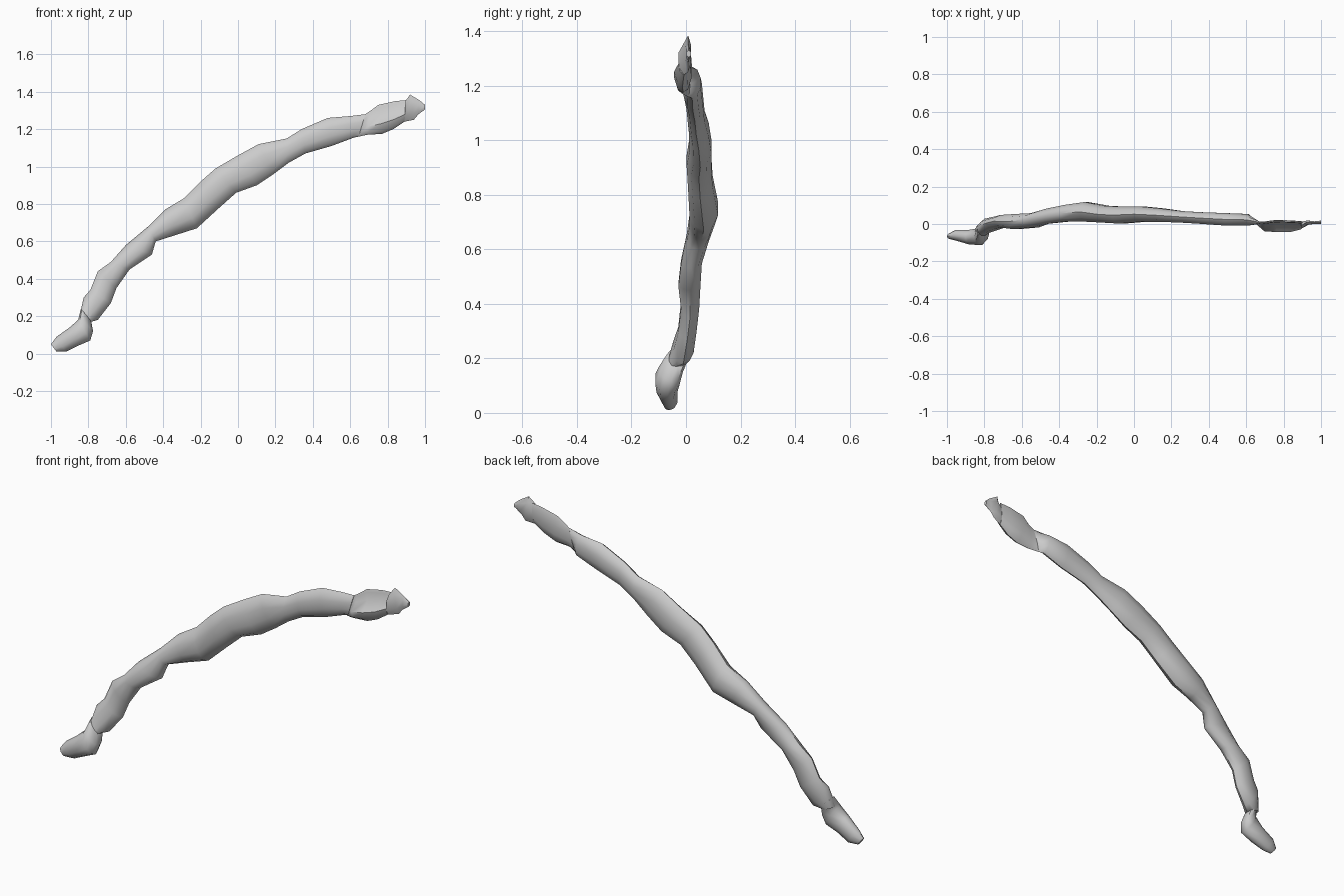
import bpy, bmesh, math


def tube(name, stations, sides=10, sheet=0.0):
    """Skin elliptical rings. Station: upper x,z, lower x,z, front y, back y."""
    bm = bmesh.new()
    rings = []
    for ux, uz, lx, lz, y0, y1 in stations:
        ring = []
        for i in range(sides):
            a = 2 * math.pi * i / sides
            t = 0.5 + 0.5 * math.cos(a)          # 1 at upper edge, 0 at lower
            s = math.sin(a)
            y = (y0 + y1) / 2 + s * (y1 - y0) / 2
            if sheet and t > 0.55:               # upper part collapses to a thin flap
                y += (y1 - 0.006 * (1 - s) - y) * sheet
            ring.append(bm.verts.new((lx + (ux - lx) * t, y, lz + (uz - lz) * t)))
        rings.append(ring)
    for r, q in zip(rings, rings[1:]):
        for i in range(sides):
            j = (i + 1) % sides
            bm.faces.new((r[i], r[j], q[j], q[i]))
    bm.faces.new(rings[0])
    bm.faces.new(rings[-1][::-1])
    bmesh.ops.recalc_face_normals(bm, faces=bm.faces)
    me = bpy.data.meshes.new(name)
    bm.to_mesh(me)
    bm.free()
    ob = bpy.data.objects.new(name, me)
    bpy.context.collection.objects.link(ob)
    bpy.context.view_layer.objects.active = ob
    ob.select_set(True)
    bpy.ops.object.shade_smooth_by_angle(angle=math.radians(50))
    ob.select_set(False)


# knobbly lower end
tube("lower_knob", [
    (-1.00, 0.05, -0.97, 0.01, -0.08, -0.05),
    (-0.97, 0.09, -0.92, 0.01, -0.09, -0.03),
    (-0.90, 0.14, -0.86, 0.04, -0.11, -0.03),
    (-0.855, 0.18, -0.79, 0.07, -0.115, -0.02),
    (-0.85, 0.20, -0.775, 0.12, -0.10, -0.01),
    (-0.84, 0.24, -0.785, 0.175, -0.07, 0.01),
])

# long bowed stem
tube("stem", [
    (-0.85, 0.19, -0.785, 0.17, -0.07, 0.00),
    (-0.825, 0.30, -0.75, 0.18, -0.05, 0.03),
    (-0.79, 0.34, -0.68, 0.27, -0.03, 0.04),
    (-0.75, 0.44, -0.65, 0.35, -0.02, 0.05),
    (-0.68, 0.49, -0.58, 0.45, -0.03, 0.055),
    (-0.60, 0.58, -0.46, 0.53, -0.02, 0.06),
    (-0.48, 0.68, -0.44, 0.60, 0.00, 0.085),
    (-0.39, 0.77, -0.33, 0.635, 0.01, 0.105),
    (-0.29, 0.83, -0.22, 0.67, 0.01, 0.12),
    (-0.20, 0.92, -0.10, 0.78, 0.005, 0.10),
    (-0.12, 0.99, -0.01, 0.86, 0.00, 0.095),
    (0.00, 1.06, 0.10, 0.90, 0.01, 0.095),
    (0.11, 1.12, 0.19, 0.96, 0.01, 0.085),
    (0.26, 1.15, 0.27, 1.02, 0.005, 0.07),
    (0.34, 1.20, 0.36, 1.07, 0.00, 0.065),
    (0.48, 1.26, 0.50, 1.11, -0.01, 0.06),
    (0.60, 1.27, 0.62, 1.155, -0.01, 0.055),
    (0.68, 1.28, 0.645, 1.16, 0.00, 0.015),
])

# pinched, half-hollow upper end
tube("upper_pod", [
    (0.68, 1.28, 0.645, 1.16, 0.00, 0.015),
    (0.71, 1.30, 0.69, 1.17, -0.04, 0.015),
    (0.75, 1.33, 0.77, 1.175, -0.045, 0.022),
    (0.84, 1.35, 0.83, 1.20, -0.045, 0.02),
    (0.90, 1.355, 0.89, 1.24, -0.03, 0.015),
], sheet=0.9)

# thin flared tip
tube("tip", [
    (0.895, 1.35, 0.89, 1.24, -0.03, 0.015),
    (0.92, 1.385, 0.94, 1.25, -0.005, 0.02),
    (0.97, 1.355, 0.965, 1.28, 0.00, 0.015),
    (1.00, 1.33, 1.00, 1.305, 0.00, 0.02),
], sides=6)
